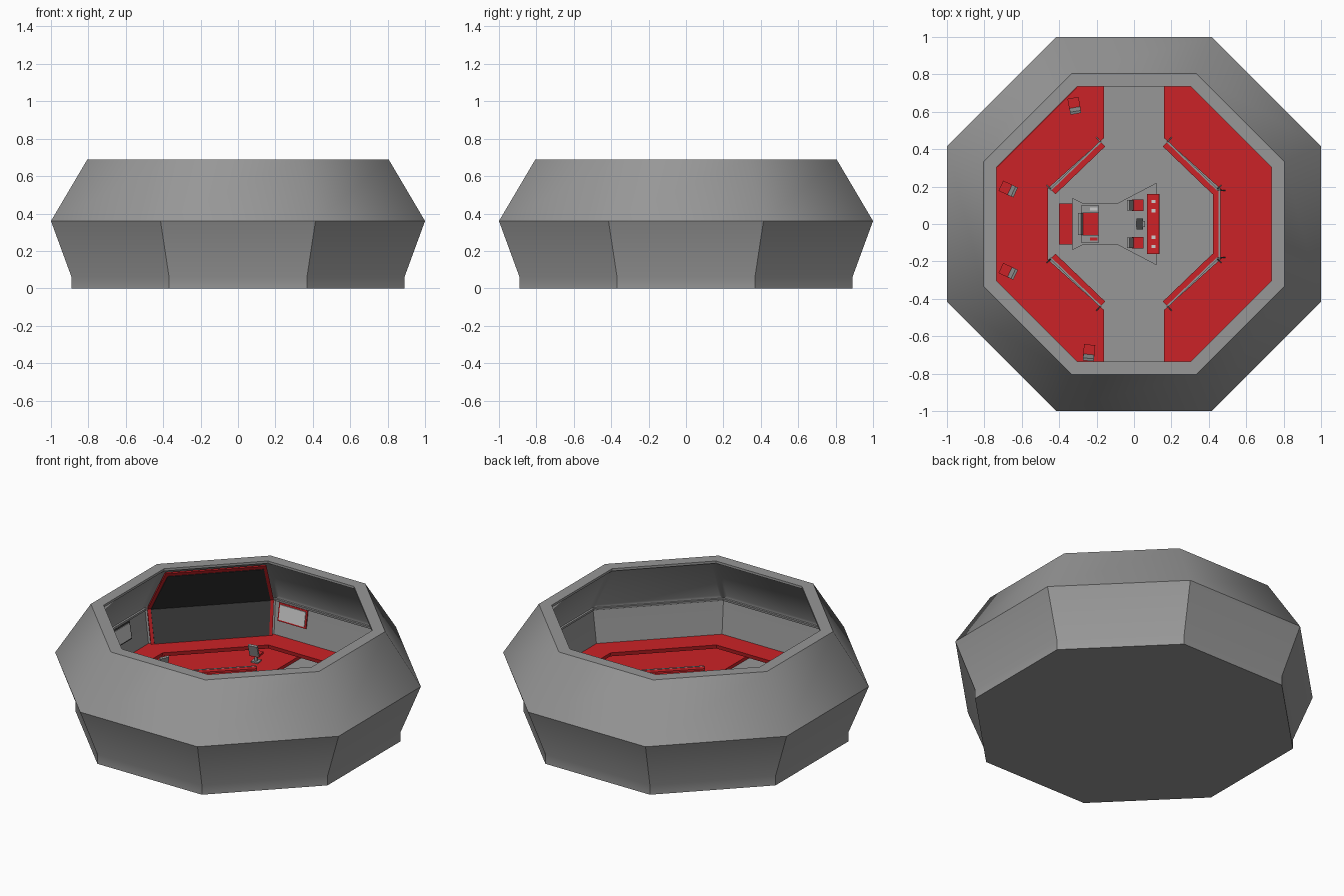
import bpy, bmesh, math
from mathutils import Vector, Matrix

if "Cube" in bpy.data.objects:
    bpy.data.objects.remove(bpy.data.objects["Cube"])

T = math.tan(math.pi / 8)          # half side of an octagon / apothem
FLOOR, DECK = 0.06, 0.08           # well floor and raised deck heights
DESK = 0.147                       # top of the counter around the walls
CREASE, RIM = 0.355, 0.69


def material(name, rgb):
    m = bpy.data.materials.new(name)
    m.diffuse_color = (*rgb, 1)
    m.use_nodes = True
    m.node_tree.nodes["Principled BSDF"].inputs["Base Color"].default_value = m.diffuse_color
    return m


GREY = material("grey", (0.31, 0.31, 0.31))
RED = material("red", (0.6, 0.016, 0.02))
BLACK = material("black_screen", (0.03, 0.03, 0.03))
DARK = material("dark_panel", (0.055, 0.055, 0.055))
LIT = material("lit_screen", (0.75, 0.75, 0.75))


def finish(name, bm, mat=None):
    bmesh.ops.recalc_face_normals(bm, faces=bm.faces)
    me = bpy.data.meshes.new(name)
    bm.to_mesh(me)
    bm.free()
    ob = bpy.data.objects.new(name, me)
    bpy.context.collection.objects.link(ob)
    me.materials.append(mat or GREY)
    return ob


def octagon(a):
    r = a / math.cos(math.pi / 8)
    return [(r * math.cos(math.radians(22.5 + 45 * k)),
             r * math.sin(math.radians(22.5 + 45 * k))) for k in range(8)]


def loft(rings, closed=False):
    # octagonal rings (apothem, height) joined by quads; returns mesh, loops, bands
    bm = bmesh.new()
    loops = [[bm.verts.new((x, y, z)) for x, y in octagon(a)] for a, z in rings]
    bands = []
    for i in range(len(loops) - (0 if closed else 1)):
        p, q = loops[i], loops[(i + 1) % len(loops)]
        bands.append([bm.faces.new((p[k], p[(k + 1) % 8], q[(k + 1) % 8], q[k]))
                      for k in range(8)])
    return bm, loops, bands


def prism(name, pts, z0, z1, mat=None):
    bm = bmesh.new()
    f = bm.faces.new([bm.verts.new((x, y, z0)) for x, y in pts])
    up = bmesh.ops.extrude_face_region(bm, geom=[f], use_keep_orig=True)["geom"]
    for v in up:
        if isinstance(v, bmesh.types.BMVert):
            v.co.z = z1
    return finish(name, bm, mat)


def box(name, centre, size, mat=None, turn=0, tilt=0, origin=(0, 0, 0)):
    # centre is local to origin; turn spins about the origin, tilt leans about local y
    bm = bmesh.new()
    bmesh.ops.create_cube(bm, size=1)
    m = (Matrix.Translation(origin) @ Matrix.Rotation(turn, 4, 'Z')
         @ Matrix.Translation(centre) @ Matrix.Rotation(tilt, 4, 'Y')
         @ Matrix.Diagonal((*size, 1)))
    bmesh.ops.transform(bm, matrix=m, verts=bm.verts)
    return finish(name, bm, mat)


def beam(name, p, q, width, height, mat=None):
    p, q = Vector(p), Vector(q)
    d = q - p
    return box(name, (0, 0, 0), (d.length, width, height), mat,
               math.atan2(d.y, d.x), -math.asin(d.z / d.length), (p + q) / 2)


# Hull: octagonal loft, outside up, over the rim, and down the inner wall
bm, loops, bands = loft([(0.89, 0), (0.89, 0.06), (1.0, 0.36), (0.805, RIM), (0.735, RIM),
                         (0.735, 0.675), (0.925, CREASE), (0.875, FLOOR)])
bm.faces.new(loops[0])
bm.faces.new(loops[-1])
bmesh.ops.recalc_face_normals(bm, faces=bm.faces)
# Recessed window panels in the upper inner wall
bmesh.ops.inset_individual(bm, faces=bands[5], thickness=0.03, depth=-0.014)
hull = finish("hull", bm)
hull.select_set(True)
bpy.context.view_layer.objects.active = hull
bpy.ops.object.shade_smooth_by_angle(angle=math.radians(40))

# Window sill along the crease and red counter around the foot of the walls
bm, _, _ = loft([(0.93, CREASE - 0.008), (0.915, CREASE - 0.008),
                 (0.913, CREASE + 0.006), (0.93, CREASE + 0.006)], True)
finish("window_sill", bm)
bm, _, _ = loft([(0.905, DESK - 0.025), (0.755, DESK - 0.025), (0.75, DESK), (0.905, DESK)], True)
finish("wall_counter", bm, RED)


def wall_a(z):
    if z > CREASE:
        return 0.925 + (0.735 - 0.925) * (z - CREASE) / (0.675 - CREASE)
    return 0.875 + (0.925 - 0.875) * (z - FLOOR) / (CREASE - FLOOR)


def wall_panel(name, az, z0, z1, lift, mat, u=None, inset=0.0):
    # slab lying on the inner wall facing az; u = sideways range, or full width
    bm = bmesh.new()
    rot = Matrix.Rotation(math.radians(az), 4, 'Z')
    layers = []
    for off in (-0.004, lift):
        row = []
        for z, s in ((z0, 0), (z0, 1), (z1, 1), (z1, 0)):
            a = wall_a(z)
            w = u[s] if u else (2 * s - 1) * (a * T - inset)
            row.append(bm.verts.new(rot @ Vector((a - off, w, z))))
        layers.append(row)
    b, t = layers
    bm.faces.new(b)
    bm.faces.new(t)
    for k in range(4):
        n = (k + 1) % 4
        bm.faces.new((b[k], b[n], t[n], t[k]))
    finish(name, bm, mat)


# Large framed viewer on one rear diagonal wall
wall_panel("viewer_frame_lower", 135, DESK, CREASE, 0.014, RED, inset=0.012)
wall_panel("viewer_frame_upper", 135, CREASE + 0.001, 0.66, 0.014, RED, inset=0.012)
wall_panel("viewer_panel_lower", 135, DESK + 0.003, CREASE, 0.019, DARK, inset=0.032)
wall_panel("viewer_screen", 135, CREASE + 0.001, 0.635, 0.019, BLACK, inset=0.032)

# Small wall displays
for az, u, rim in ((90, 0.25, RED), (180, -0.115, DARK)):
    wall_panel("display_frame", az, 0.235, 0.345, 0.008, rim, (u - 0.10, u + 0.10))
    wall_panel("display_screen", az, 0.245, 0.335, 0.012, LIT, (u - 0.09, u + 0.09))

# Raised red decks either side of the central aisle
A = 0.872
half = [(0.16, A), (T * A, A), (A, T * A), (A, -T * A), (T * A, -A), (0.16, -A),
        (0.16, -0.46), (0.46, -0.19), (0.46, 0.19), (0.16, 0.46)]
for s, side in ((1, "front"), (-1, "rear")):
    prism(side + "_deck", [(s * x, y) for x, y in half], FLOOR - 0.01, DECK, RED)

# Railings around the well: red inner bar, grey outer bar, forked posts
RZ = 0.16
runs = [((sx * 0.165, sy * 0.425), (sx * 0.43, sy * 0.17)) for sx in (1, -1) for sy in (1, -1)]
runs.append(((0.437, -0.18), (0.437, 0.18)))
for p, q in runs:
    p, q = Vector(p), Vector(q)
    n = Vector((q.y - p.y, p.x - q.x)).normalized()
    if n.dot(p + q) < 0:
        n = -n
    o = n * 0.02
    beam("rail_bar", (*p, RZ), (*q, RZ), 0.03, 0.012, RED)
    beam("rail_edge", (*(p + o), RZ), (*(q + o), RZ), 0.01, 0.016)
    for e in (p, q):
        beam("rail_post", (*(e + n * 0.03), DECK), (*(e + o), RZ), 0.008, 0.008)
        beam("rail_brace", (*(e + n * 0.05), DECK), (*(e + o), RZ - 0.015), 0.006, 0.006)

# Low dais under the command area
side = [(-0.33, 0.14), (-0.27, 0.11), (-0.09, 0.11), (0.12, 0.22)]
D = FLOOR + 0.01
prism("dais", side + [(x, -y) for x, y in reversed(side)], FLOOR - 0.01, D)


# Swivel seats: pedestal, cushion and leaning back
def seat(x, y, z, facing):
    a, o = math.radians(facing), (x, y, z)
    box("seat_foot", (0, 0, 0.004), (0.045, 0.045, 0.008), None, a, 0, o)
    box("seat_pedestal", (0, 0, 0.022), (0.016, 0.016, 0.04), None, a, 0, o)
    box("seat_cushion", (0.004, 0, 0.049), (0.062, 0.06, 0.014), RED, a, 0, o)
    box("seat_back", (-0.034, 0, 0.086), (0.014, 0.058, 0.075), None, a, -0.3, o)


for x, y, f in ((-0.32, 0.64, 100), (-0.68, 0.19, 155), (-0.68, -0.25, 155), (-0.24, -0.68, 85)):
    seat(x, y, DECK, f)
for y in (0.1, -0.1):
    seat(0.015, y, D, 0)

# Command chair with armrests
box("command_chair_base", (-0.24, 0, D + 0.015), (0.09, 0.10, 0.03))
box("command_chair_seat", (-0.235, 0, D + 0.04), (0.09, 0.115, 0.02), RED)
box("command_chair_back", (-0.285, 0, D + 0.075), (0.018, 0.115, 0.08), None, 0, -0.15)
for s in (1, -1):
    box("command_chair_arm", (-0.235, s * 0.08, D + 0.035), (0.095, 0.04, 0.07))
    box("arm_panel", (-0.215, s * 0.08, D + 0.072), (0.04, 0.018, 0.005), LIT if s > 0 else RED)

# Red step behind the command chair
box("rear_step", (-0.365, 0, FLOOR + 0.012), (0.07, 0.22, 0.026), RED)

# Helm console with small keys and a centre pedestal
box("helm_base", (0.11, 0, D + 0.025), (0.035, 0.26, 0.05))
box("helm_top", (0.103, 0, D + 0.06), (0.066, 0.32, 0.018), RED, 0, -0.2)
for y in (-0.12, -0.07, 0.07, 0.12):
    box("helm_key", (0.105, y, D + 0.071), (0.02, 0.018, 0.006), LIT, 0, -0.2)
box("centre_pedestal", (0.035, 0, D + 0.025), (0.05, 0.03, 0.05))
box("centre_pedestal_top", (0.03, 0, D + 0.053), (0.035, 0.06, 0.01), DARK)
